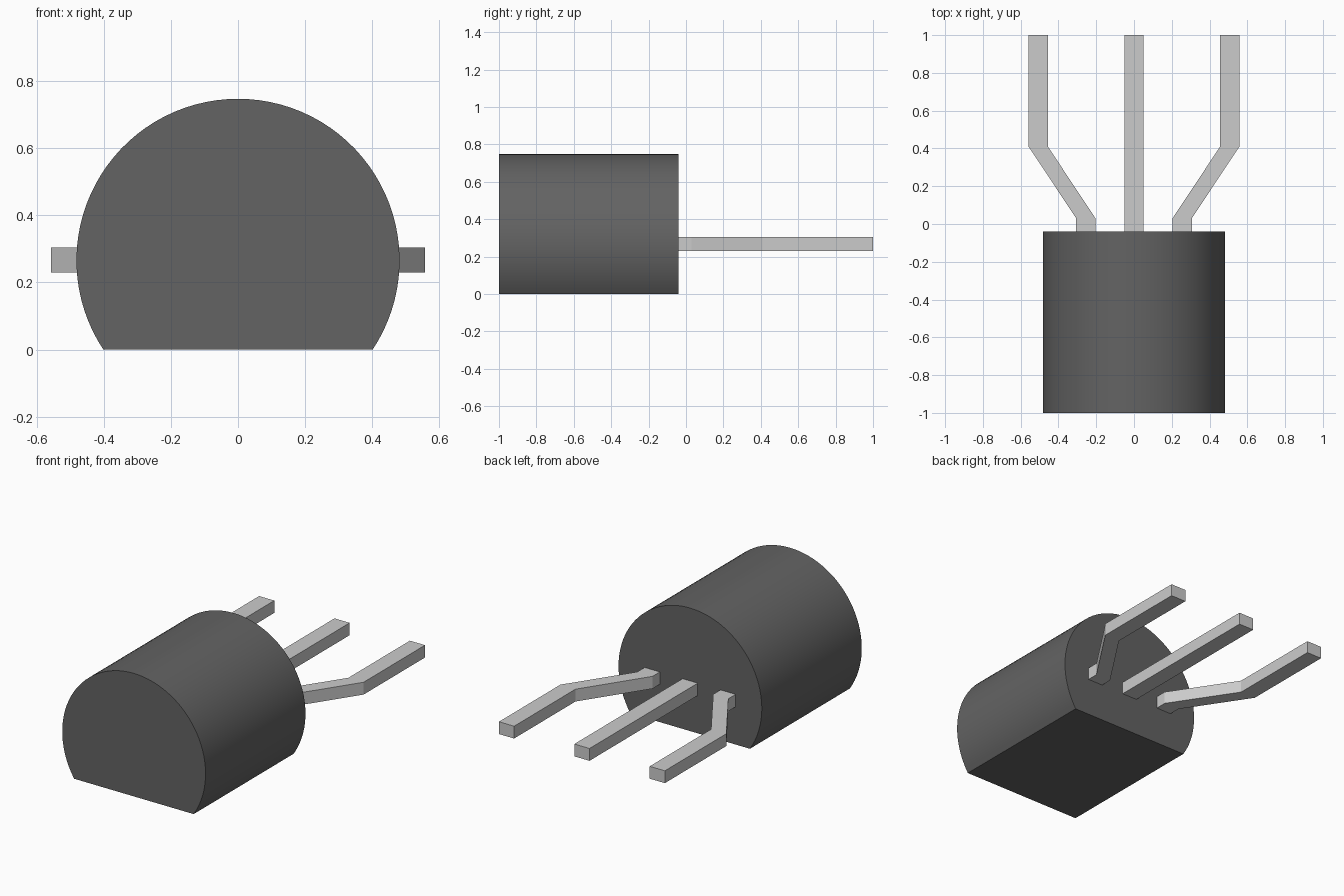
import bpy, bmesh, math
from mathutils import Vector

if "Cube" in bpy.data.objects:
    bpy.data.objects.remove(bpy.data.objects["Cube"])


def material(name, rgb):
    m = bpy.data.materials.new(name)
    m.diffuse_color = (*rgb, 1)
    m.use_nodes = True
    m.node_tree.nodes["Principled BSDF"].inputs["Base Color"].default_value = m.diffuse_color
    return m


def prism(name, profile, offset, mat):
    """Extrude a closed 3D profile along an offset vector."""
    bm = bmesh.new()
    face = bm.faces.new([bm.verts.new(p) for p in profile])
    ext = bmesh.ops.extrude_face_region(bm, geom=[face], use_keep_orig=True)
    bmesh.ops.translate(bm, vec=Vector(offset),
                        verts=[v for v in ext["geom"] if isinstance(v, bmesh.types.BMVert)])
    bmesh.ops.recalc_face_normals(bm, faces=bm.faces[:])
    mesh = bpy.data.meshes.new(name)
    bm.to_mesh(mesh)
    bm.free()
    mesh.materials.append(mat)
    ob = bpy.data.objects.new(name, mesh)
    bpy.context.collection.objects.link(ob)
    return ob


plastic = material("dark_plastic", (0.125, 0.125, 0.125))
metal = material("lead_metal", (0.58, 0.58, 0.55))

# Case: round body with a flat underside
R, CZ, SEG = 0.482, 0.266, 64
a0 = -math.asin(CZ / R)
sweep = math.pi - 2 * a0
arc = [(R * math.cos(a0 + sweep * i / SEG), -1.0, CZ + R * math.sin(a0 + sweep * i / SEG))
       for i in range(SEG + 1)]
case = prism("case", arc, (0, 0.96, 0), plastic)
bpy.context.view_layer.objects.active = case
case.select_set(True)
bpy.ops.object.shade_smooth_by_angle(angle=math.radians(30))

# Leads: straight centre pin and two cranked outer pins
W, Z0, H = 0.102, 0.23, 0.075


def lead(name, path):
    left = [(x - W / 2, y, Z0) for x, y in path]
    right = [(x + W / 2, y, Z0) for x, y in reversed(path)]
    return prism(name, left + right, (0, 0, H), metal)


lead("centre_lead", [(0, -0.045), (0, 1.0)])
for side, s in (("left", -1), ("right", 1)):
    lead(side + "_lead", [(s * 0.255, -0.045), (s * 0.255, 0.03), (s * 0.507, 0.41), (s * 0.507, 1.0)])
